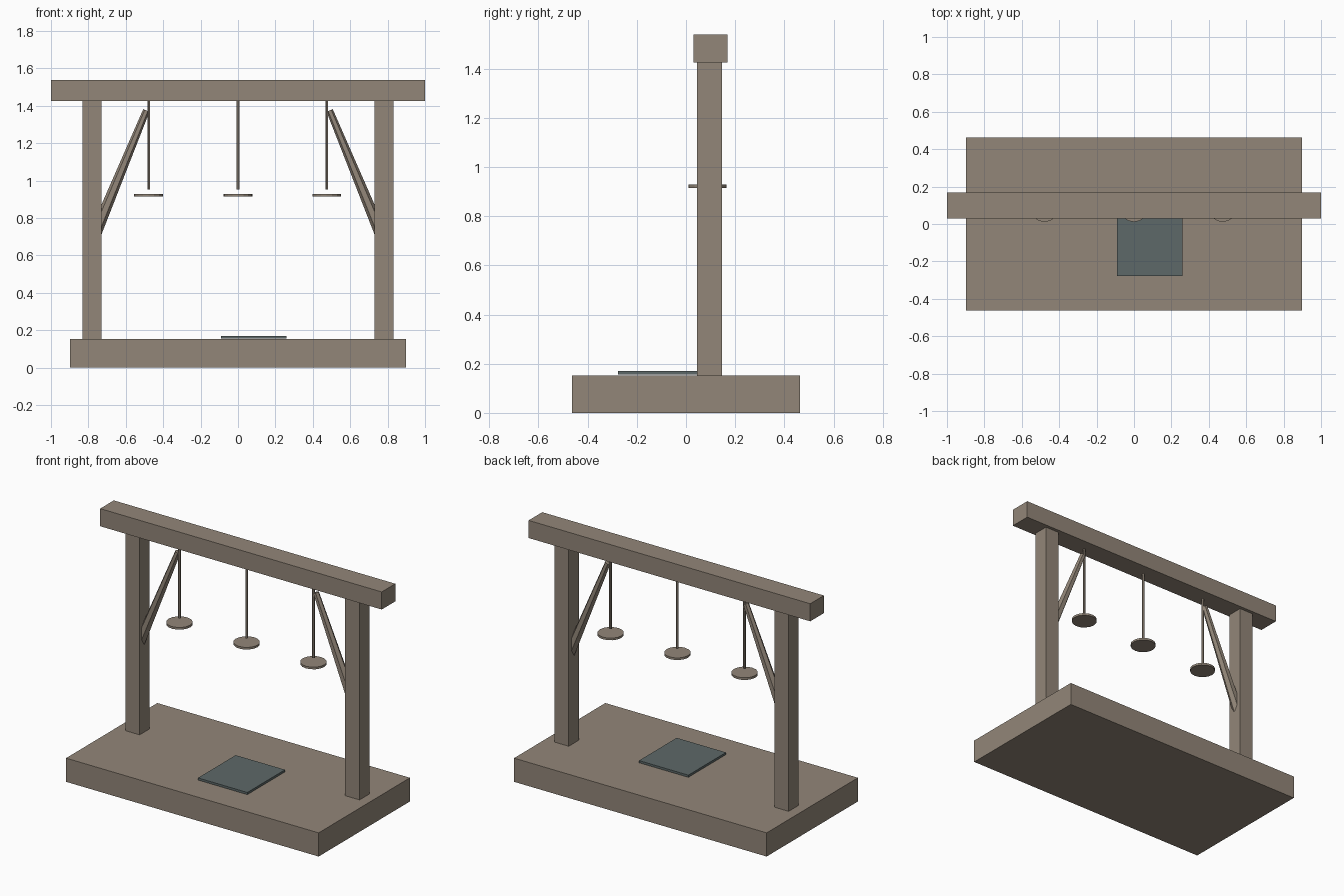
import bpy
from mathutils import Vector

if "Cube" in bpy.data.objects:
    bpy.data.objects.remove(bpy.data.objects["Cube"])


def material(name, color):
    m = bpy.data.materials.new(name)
    m.diffuse_color = (*color, 1)
    m.use_nodes = True
    m.node_tree.nodes["Principled BSDF"].inputs["Base Color"].default_value = m.diffuse_color
    return m


wood = material("weathered_wood", (0.29, 0.24, 0.19))
slate = material("slate_green", (0.11, 0.14, 0.14))


def finish(name, mat):
    ob = bpy.context.object
    ob.name = name
    ob.data.materials.append(mat)
    return ob


def box(name, lo, hi, mat):
    lo, hi = Vector(lo), Vector(hi)
    bpy.ops.mesh.primitive_cube_add(size=1, location=(lo + hi) / 2)
    ob = finish(name, mat)
    ob.scale = hi - lo
    return ob


def rod(name, a, b, r1, r2, sides, mat):
    a, b = Vector(a), Vector(b)
    bpy.ops.mesh.primitive_cone_add(vertices=sides, radius1=r1, radius2=r2,
                                    depth=(b - a).length, location=(a + b) / 2)
    ob = finish(name, mat)
    ob.rotation_euler = (b - a).to_track_quat('Z', 'Y').to_euler()
    return ob


# Platform, loose tile and top beam
box("platform", (-0.897, -0.463, 0), (0.897, 0.463, 0.152), wood)
box("floor_tile", (-0.09, -0.277, 0.156), (0.26, 0.105, 0.17), slate)
box("top_beam", (-1, 0.03, 1.425), (1, 0.168, 1.538), wood)

# Posts and tapered diagonal braces
for side, s in (("left", -1), ("right", 1)):
    x0, x1 = sorted((s * 0.73, s * 0.832))
    box(side + "_post", (x0, 0.045, 0.15), (x1, 0.147, 1.43), wood)
    rod(side + "_brace", (s * 0.758, 0.092, 0.728), (s * 0.49, 0.092, 1.375),
        0.032, 0.018, 6, wood)

# Hanging rods with round discs beneath
for label, x in (("left", -0.478), ("middle", 0), ("right", 0.474)):
    rod(label + "_hanger", (x, 0.088, 0.953), (x, 0.088, 1.43), 0.008, 0.008, 6, wood)
    rod(label + "_disc", (x, 0.088, 0.914), (x, 0.088, 0.928), 0.077, 0.077, 16, wood)
